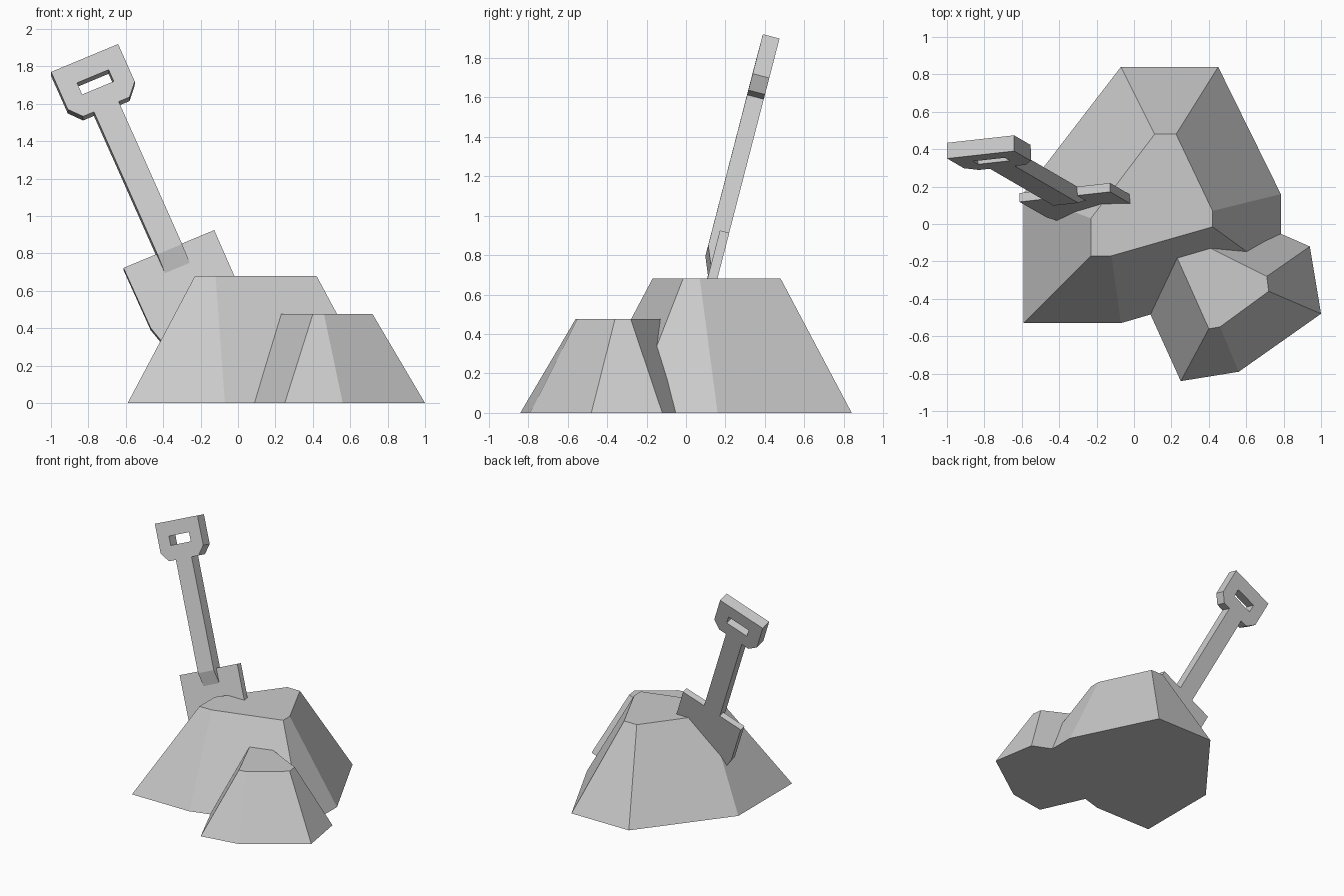
import bpy, bmesh
from mathutils import Vector, Matrix

if "Cube" in bpy.data.objects:
    bpy.data.objects.remove(bpy.data.objects["Cube"])


def finish(name, bm, matrix=None):
    bmesh.ops.recalc_face_normals(bm, faces=bm.faces)
    me = bpy.data.meshes.new(name)
    bm.to_mesh(me)
    bm.free()
    ob = bpy.data.objects.new(name, me)
    bpy.context.collection.objects.link(ob)
    if matrix:
        ob.matrix_world = matrix
    return ob


def mound(name, base, top, height):
    """Loft a ground outline up to a flat top with the same corner count."""
    bm = bmesh.new()
    lo = [bm.verts.new((x, y, 0)) for x, y in base]
    hi = [bm.verts.new((x, y, height)) for x, y in top]
    bm.faces.new(lo)
    bm.faces.new(hi)
    n = len(lo)
    for i in range(n):
        j = (i + 1) % n
        bm.faces.new((lo[i], lo[j], hi[j], hi[i]))
    return finish(name, bm)


def plate(name, loops, offset, matrix):
    """Fill outline and hole loops of 3D points, then extrude by offset."""
    bm = bmesh.new()
    for loop in loops:
        vs = [bm.verts.new(p) for p in loop]
        for i in range(len(vs)):
            bm.edges.new((vs[i - 1], vs[i]))
    bmesh.ops.triangle_fill(bm, edges=bm.edges[:], use_beauty=True)
    bmesh.ops.dissolve_degenerate(bm, dist=1e-5, edges=bm.edges[:])
    geo = bmesh.ops.extrude_face_region(bm, geom=bm.faces[:], use_keep_orig=True)
    bmesh.ops.translate(bm, vec=offset,
                        verts=[g for g in geo["geom"] if isinstance(g, bmesh.types.BMVert)])
    return finish(name, bm, matrix)


def mirrored(half):
    """Close a right-hand half profile symmetrically about the shovel axis."""
    return half + [(-a, b) for a, b in reversed(half)]


# Dirt piles
mound("large_dirt_pile",
      [(-.59, -.53), (-.07, -.53), (.785, -.28), (.785, .16), (.45, .84), (-.07, .84), (-.59, .165)],
      [(-.23, -.17), (-.12, -.17), (.42, -.015), (.42, .07), (.225, .48), (.11, .48), (-.23, .03)], .68)
mound("small_dirt_pile",
      [(.25, -.84), (.56, -.79), (1.0, -.48), (.94, -.12), (.3, .16), (0, -.29)],
      [(.40, -.56), (.46, -.55), (.72, -.36), (.71, -.28), (.25, -.05), (.19, -.09)], .475)

# Shovel frame: local x = width, y = along the shaft, z = toward the front
w = Vector((.36, .04, .15)).normalized()
u = Vector((-.37, .22, .85))
u = (u - w * u.dot(w)).normalized()
n = w.cross(u)
frame = Matrix((w, u, n)).transposed().to_4x4()
frame.translation = (-.82, .37, 1.845)
THICK, STEP, HALF = .087, .038, .072

# Grip with a hand hole
grip = mirrored([(.195, 0), (.195, -.225), (.135, -.293), (HALF, -.293)])
hole = mirrored([(.092, -.11), (.092, -.18)])
plate("shovel_grip", [[(a, b, 0) for a, b in l] for l in (grip, hole)], (0, 0, -THICK), frame)

# Shaft from its side profile, ending in a ramp onto the blade
side = [(-.293, 0), (-1.15, 0), (-1.252, -STEP), (-1.252, -THICK), (-.293, -THICK)]
plate("shovel_shaft", [[(-HALF, b, c) for b, c in side]], (2 * HALF, 0, 0), frame)

# Blade, its tapered tip buried in the pile
blade = mirrored([(.264, -1.138), (.262, -1.5), (.235, -1.6), (.12, -1.72)])
plate("shovel_blade", [[(a, b, -STEP) for a, b in blade]], (0, 0, STEP - THICK), frame)
